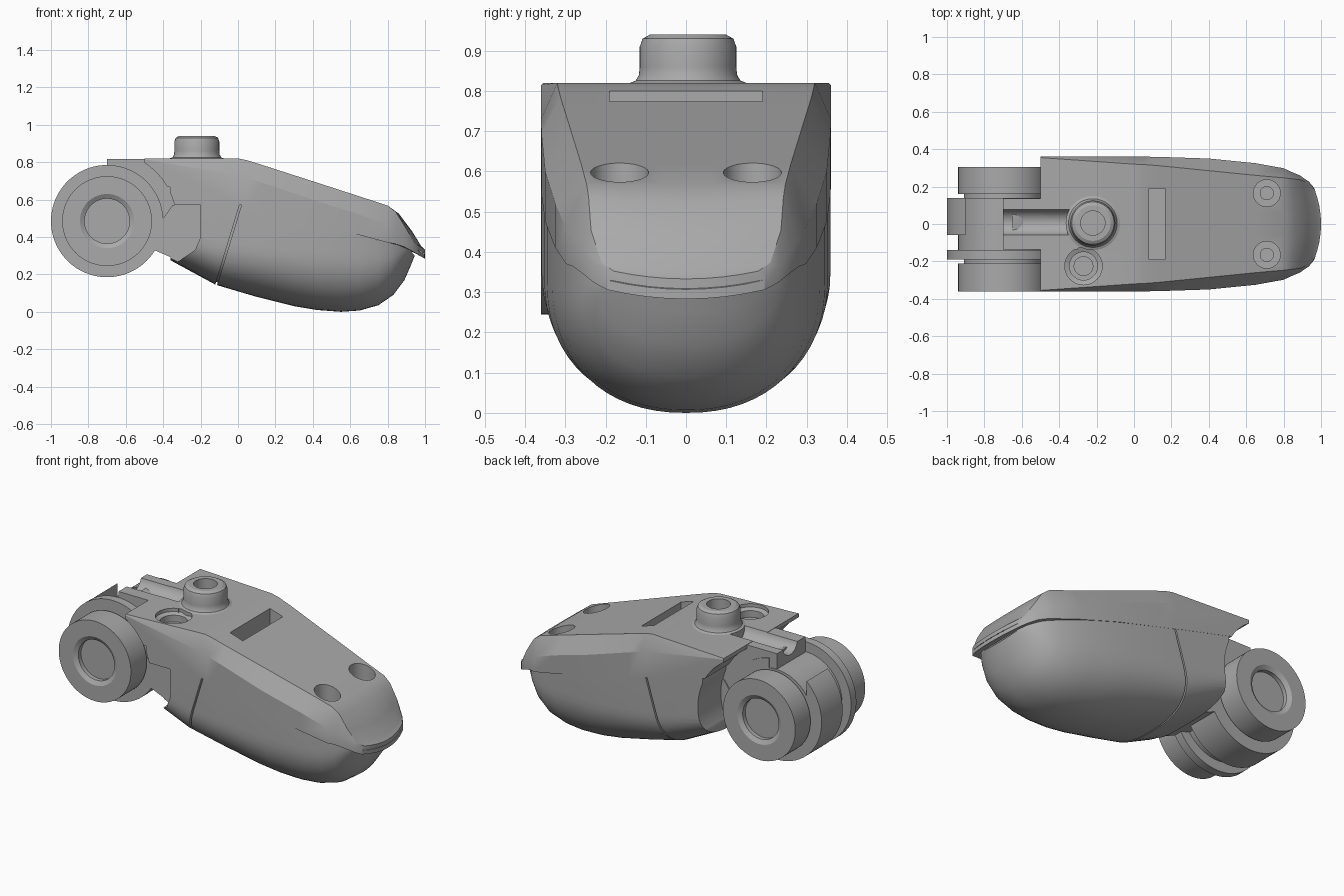
import bpy, bmesh, math
from mathutils import Matrix

cube = bpy.data.objects.get("Cube")
if cube:
    bpy.data.objects.remove(cube, do_unlink=True)

grey = bpy.data.materials.new("matte_grey")
grey.use_nodes = True
grey.diffuse_color = (0.4, 0.4, 0.4, 1)
grey.node_tree.nodes["Principled BSDF"].inputs["Base Color"].default_value = (0.4, 0.4, 0.4, 1)


def finish(name, bm):
    bmesh.ops.recalc_face_normals(bm, faces=bm.faces)
    mesh = bpy.data.meshes.new(name)
    bm.to_mesh(mesh)
    bm.free()
    mesh.materials.append(grey)
    ob = bpy.data.objects.new(name, mesh)
    bpy.context.collection.objects.link(ob)
    return ob


def select(ob):
    bpy.ops.object.select_all(action='DESELECT')
    ob.select_set(True)
    bpy.context.view_layer.objects.active = ob


def loft(name, rings):
    bm = bmesh.new()
    rows = [[bm.verts.new(p) for p in ring] for ring in rings]
    n = len(rows[0])
    for a, b in zip(rows, rows[1:]):
        for i in range(n):
            j = (i + 1) % n
            bm.faces.new((a[i], a[j], b[j], b[i]))
    caps = [bm.faces.new(rows[0]), bm.faces.new(rows[-1])]
    bmesh.ops.triangulate(bm, faces=caps)
    return finish(name, bm)


def lathe(name, profile, matrix, steps=64):
    # Spin a (radius, height) profile around local z
    bm = bmesh.new()
    vs = [bm.verts.new((r, 0, z)) for r, z in profile]
    es = [bm.edges.new(pair) for pair in zip(vs, vs[1:])]
    bmesh.ops.spin(bm, geom=vs + es, cent=(0, 0, 0), axis=(0, 0, 1),
                   angle=math.tau, steps=steps, use_merge=False)
    bmesh.ops.remove_doubles(bm, verts=bm.verts, dist=1e-5)
    bm.transform(matrix)
    return finish(name, bm)


def rod(name, r, a, b, matrix, steps=64):
    return lathe(name, [(0, a), (r, a), (r, b), (0, b)], matrix, steps)


def prism(name, outline, y0, y1):
    return loft(name, [[(x, y, z) for x, z in outline] for y in (y0, y1)])


def box(name, x0, x1, y0, y1, z0, z1):
    return prism(name, [(x0, z0), (x1, z0), (x1, z1), (x0, z1)], y0, y1)


def cut(targets, cutter):
    for ob in targets:
        mod = ob.modifiers.new("cut", 'BOOLEAN')
        mod.operation, mod.solver, mod.object = 'DIFFERENCE', 'EXACT', cutter
        select(ob)
        bpy.ops.object.modifier_apply(modifier=mod.name)
    bpy.data.objects.remove(cutter, do_unlink=True)


def bowed(x, y, z):
    # Round the nose in plan and lift its corners
    f = max(0, (x - 0.8) / 0.2) * y * y
    return (x - f, y, z + 0.6 * f)


def shell_ring(x, top, top_w, side, w, low):
    across = [i / 4 for i in range(-4, 5)]
    pts = [(top_w * t, top) for t in across] + [(w, side)]
    pts += [(-w * t, low) for t in across] + [(-w, side)]
    return [bowed(x, y, z) for y, z in pts]


def bowl_ring(x, seam, w, waist, low, power, inset=0):
    w, low = w - inset, low + inset
    pts = [(-w, seam), (0, seam), (w, seam)]
    for i in range(33):
        c, s = math.cos(math.pi * i / 32), max(0, math.sin(math.pi * i / 32))
        pts.append((math.copysign(w * abs(c) ** power, c),
                    waist - (waist - low) * s ** power))
    return [bowed(x, y, z) for y, z in pts]


# Upper shell: x, top, top half width, chamfer height, half width, seam
shell = loft("upper_shell", [shell_ring(*s) for s in (
    (-.5, .82, .355, .815, .36, .70), (0, .82, .32, .73, .36, .575),
    (.05, .81, .318, .715, .36, .56), (.13, .785, .312, .69, .359, .54),
    (.4, .698, .285, .60, .35, .475), (.65, .617, .26, .52, .325, .41),
    (.8, .568, .247, .46, .298, .37), (.86, .525, .242, .42, .281, .35),
    (.93, .432, .236, .375, .26, .322), (.98, .35, .21, .338, .228, .295),
    (1, .333, .18, .322, .195, .283), (1, .309, .18, .308, .195, .307))])

# Lower bowl: x, seam, half width, waist, underside, squareness
BOWL = ((-.36, .69, .359, .45, .275, .7), (-.12, .63, .359, .38, .145, .8),
        (.1, .565, .359, .35, .08, .88), (.3, .50, .352, .33, .03, .9),
        (.42, .47, .345, .32, .01, .9), (.55, .437, .332, .32, 0, .9),
        (.65, .41, .316, .31, .007, .9), (.75, .383, .293, .31, .035, .9),
        (.83, .36, .265, .31, .09, .9), (.89, .34, .235, .31, .17, .95),
        (.925, .33, .2, .31, .25, 1), (.945, .322, .15, .315, .3, 1))
bowl = loft("lower_bowl", [bowl_ring(*s) for s in BOWL])

# Slanted groove around the bowl
core = loft("core", [bowl_ring(*s, inset=.015) for s in BOWL])
groove = box("groove", -.005, .005, -.6, .6, -.28, .28)
groove.data.transform(Matrix.Translation((-.06, 0, .33)) @ Matrix.Rotation(.295, 4, 'Y'))
cut([groove], core)
cut([bowl], groove)

# Rear clearance around the rollers and the notch on the right side
axle = Matrix.Translation((-.7, 0, .485)) @ Matrix.Rotation(-math.pi / 2, 4, 'X')
cut([shell, bowl], rod("clearance", .37, -.6, .6, axle, 96))
cut([bowl], prism("notch", [(-.35, .57), (-.2, .57), (-.2, .4), (-.23, .33), (-.33, .262),
                            (-.5, .25), (-.5, .57)], -.6, -.19))

# Hinge arm, top rail and stepped roller assembly with recessed ends
arm = prism("hinge_arm", [(-.7, .5), (-.4, .5), (-.35, .57), (-.19, .57), (-.19, .3),
                          (-.32, .275), (-.46, .335), (-.7, .4)], -.193, .14)
rail = box("top_rail", -.7, -.3, -.135, .135, .45, .818)
roller = lathe("roller", [(0, -.32), (.12, -.32), (.12, -.345), (.145, -.36), (.24, -.36),
                          (.24, -.21), (.21, -.21), (.21, -.19), (.3, -.19), (.3, -.14),
                          (.24, -.14), (.24, -.06), (.3, -.06), (.3, .14), (.21, .14),
                          (.21, .16), (.24, .16), (.24, .305), (.145, .305), (.12, .29),
                          (.12, .265), (0, .265)], axle, 80)

# Lowered sector on the wide disc and the channel along the rail
sector = box("sector", -.9, -.65, -.065, .145, .6, .9)
cut([sector], rod("sector_core", .241, -.3, .3, axle, 80))
cut([roller], sector)
along = Matrix.Translation((0, .01, .835)) @ Matrix.Rotation(math.pi / 2, 4, 'Y')
cut([shell, rail], rod("channel", .07, -.75, -.25, along, 32))

# Screw holes, counterbored hole and slot in the top
for y in (-.165, .165):
    cut([shell], lathe("screw_hole", [(0, .45), (.035, .45), (.035, .51), (.072, .51),
                                      (.072, .9), (0, .9)], Matrix.Translation((.71, y, 0)), 40))
cut([shell], lathe("bore", [(0, .68), (.05, .68), (.05, .75), (.075, .75), (.075, .79),
                            (.1, .8), (.1, .9), (0, .9)], Matrix.Translation((-.27, -.225, 0)), 40))
cut([shell], box("slot", .08, .165, -.19, .19, .67, 1))

# Top button with a socket and filleted foot
button = lathe("top_button", [(0, .72), (.145, .72), (.145, .82), (.13, .826), (.122, .84),
                              (.12, .86), (.12, .91), (.113, .93), (.095, .94), (.065, .94),
                              (.065, .88), (0, .88)], Matrix.Translation((-.22, .005, 0)))

for ob in (shell, bowl, arm, rail, button, roller):
    select(ob)
    bpy.ops.object.shade_smooth_by_angle(angle=math.radians(25))
